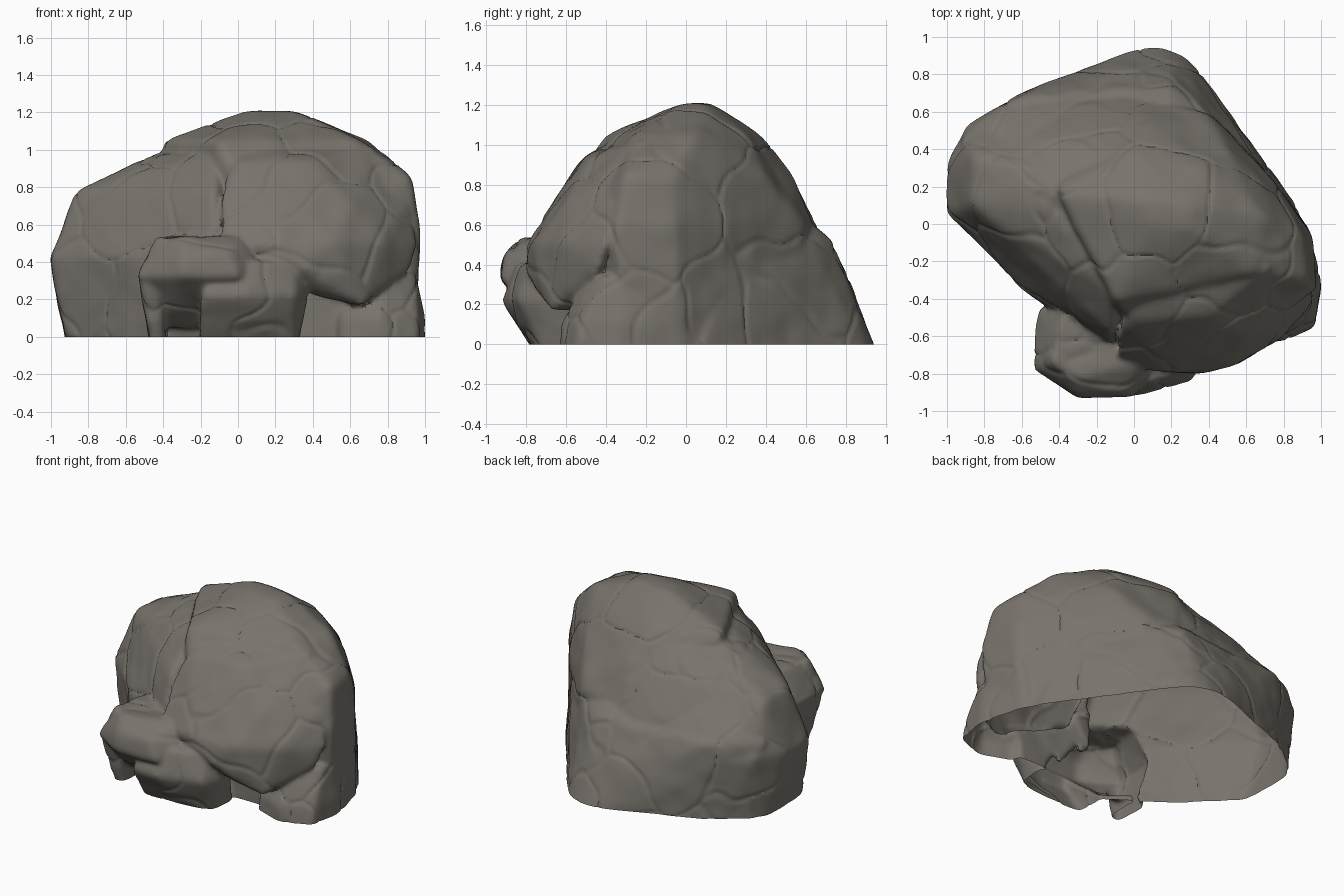
import bpy
import bmesh
from mathutils import Vector, noise

default_cube = bpy.data.objects.get("Cube")
if default_cube:
    bpy.data.objects.remove(default_cube, do_unlink=True)

# One weathered stone colour
stone = bpy.data.materials.new("warm grey stone")
stone.use_nodes = True
stone_colour = (0.19, 0.172, 0.15, 1)
stone.diffuse_color = stone_colour
stone.node_tree.nodes["Principled BSDF"].inputs["Base Color"].default_value = stone_colour

buried = -0.12
cluster = bmesh.new()


def bounds(points):
    low = Vector([min(p[axis] for p in points) for axis in range(3)])
    high = Vector([max(p[axis] for p in points) for axis in range(3)])
    return low, high


def weathering(position):
    """Broad undulation plus narrow cracks along irregular cell borders."""
    swell = noise.noise(position * 3) * 0.01 + noise.noise(position * 8) * 0.005
    warped = position * 1.8 + noise.noise_vector(position * 4) * 0.15
    nearest = noise.voronoi(warped)[0]
    border = nearest[1] - nearest[0]
    crack = max(0, 1 - border / 0.05) * 0.008
    return swell - crack


def even_skin(bm, voxel, rounding):
    """Replace the shapes in bm by one evenly meshed skin with worn corners."""
    mesh = bpy.data.meshes.new("skin")
    bm.to_mesh(mesh)
    bm.free()
    holder = bpy.data.objects.new("skin", mesh)
    bpy.context.collection.objects.link(holder)
    skin = holder.modifiers.new("skin", "REMESH")
    skin.mode = "VOXEL"
    skin.voxel_size = voxel
    worn = holder.modifiers.new("worn corners", "SMOOTH")
    worn.factor = 0.5
    worn.iterations = rounding
    graph = bpy.context.evaluated_depsgraph_get()
    result = bpy.data.meshes.new_from_object(holder.evaluated_get(graph))
    bpy.data.objects.remove(holder, do_unlink=True)
    bpy.data.meshes.remove(mesh)
    return result


def add_stone(layers, rounding=18):
    """Wrap a hull around layered outlines, round it and add it to the cluster."""
    points = [Vector((x, y, height)) for height, outline in layers for x, y in outline]
    bm = bmesh.new()
    for point in points:
        bm.verts.new(point)
    hull = bmesh.ops.convex_hull(bm, input=bm.verts)
    unused = set(hull["geom_interior"] + hull["geom_unused"])
    loose = [v for v in unused if isinstance(v, bmesh.types.BMVert)]
    bmesh.ops.delete(bm, geom=loose, context="VERTS")
    bmesh.ops.recalc_face_normals(bm, faces=bm.faces)
    rounded = even_skin(bm, 0.02, rounding)

    # Restore the size lost to rounding
    low, high = bounds(points)
    worn_low, worn_high = bounds([v.co for v in rounded.vertices])
    for vert in rounded.vertices:
        for axis in range(3):
            span = worn_high[axis] - worn_low[axis]
            share = (vert.co[axis] - worn_low[axis]) / span
            vert.co[axis] = low[axis] + share * (high[axis] - low[axis])
    cluster.from_mesh(rounded)
    bpy.data.meshes.remove(rounded)


# Tall summit with a steep back and left side
add_stone([
    (buried, [(0.5, 0.55), (0.93, -0.02), (0.95, -0.3), (0, 0), (0, 0.6)]),
    (0.6, [(-0.3, 0.55), (0.2, 0.64), (0.4, 0.59), (0.7, 0.29), (0.95, -0.05),
           (0.97, -0.35), (0.5, -0.6), (-0.1, -0.45)]),
    (0.85, [(0.1, 0.53), (0.5, 0.4), (0.9, -0.05), (0.93, -0.3), (0, -0.53)]),
    (1.05, [(-0.4, 0.17), (0, 0.38), (0.4, 0.3), (0.7, 0.05), (0.64, -0.25), (-0.1, -0.4)]),
    (1.21, [(0.05, 0.12), (0.32, 0.1), (0.32, -0.02), (0.1, 0)]),
])

# Smooth slab sloping from the summit down to the back right
add_stone([
    (0.3, [(-0.9, 0.5), (-0.6, 0.66), (0, 0.7), (0.2, 0.2), (-0.7, 0.2)]),
    (0.52, [(-0.93, 0.44), (-0.78, 0.58), (-0.6, 0.64), (-0.1, 0.7), (0.2, 0.66)]),
    (0.8, [(-0.78, 0.25), (-0.5, 0.45), (0.1, 0.55)]),
    (0.98, [(-0.46, 0.18), (-0.35, 0.05), (-0.1, 0.4)]),
    (1.1, [(-0.22, 0.15), (0.2, 0.3), (0.2, 0.1)]),
])

# Broad shoulder on the right
add_stone([
    (buried, [(-0.9, 0), (-0.9, 0.42), (-0.6, -0.28), (-0.1, -0.6), (0.3, 0.5), (-0.65, 0.66)]),
    (0.42, [(-1, 0.06), (-1, 0.33), (-0.9, 0.52), (-0.62, 0.68), (-0.6, -0.34),
            (-0.1, -0.7), (0.3, 0.55)]),
    (0.77, [(-0.87, 0.1), (-0.85, 0.36), (-0.12, -0.57), (-0.45, -0.2)]),
    (0.98, [(-0.45, 0.08), (-0.12, -0.35), (-0.35, 0.25), (0.3, 0.3)]),
])

# Low ledge wrapping the back
add_stone([
    (buried, [(-0.88, 0.47), (-0.6, 0.68), (-0.1, 0.83), (0.13, 0.97), (0.27, 0.92),
              (0.6, 0.47), (0.93, 0), (0.3, 0)]),
    (0.3, [(-0.6, 0.69), (-0.1, 0.81), (0.2, 0.81)]),
    (0.52, [(-0.82, 0.54), (-0.6, 0.66), (-0.05, 0.72), (0.2, 0.72), (0.35, 0.62), (0.68, 0.27)]),
    (0.6, [(0.2, 0.63), (-0.5, 0.5), (0.5, 0.3)]),
], 10)

# Overhanging front face
add_stone([
    (1.03, [(0, -0.36), (0.2, -0.15), (0.6, -0.1), (0.72, -0.24)]),
    (0.93, [(0, -0.52), (0.4, -0.5)]),
    (0.72, [(-0.1, -0.62), (0.3, -0.66), (0.6, -0.6), (0.92, -0.35)]),
    (0.5, [(-0.1, -0.74), (0.2, -0.8), (0.5, -0.77), (0.77, -0.62), (0.96, -0.4)]),
    (0.36, [(0, -0.72), (0.36, -0.8), (0.92, -0.45), (0.3, -0.3)]),
    (0.17, [(0.67, -0.68), (0.62, -0.55)]),
], 12)

# Corner stone and set-back footing under the overhang
add_stone([
    (buried, [(0.55, -0.56), (0.75, -0.62), (0.95, -0.57), (1, -0.35), (0.93, -0.05), (0.4, -0.1)]),
    (0.1, [(0.55, -0.55), (0.75, -0.63), (0.97, -0.53), (1, -0.33), (0.94, -0.08)]),
    (0.34, [(0.8, -0.5), (0.95, -0.4), (0.94, -0.2), (0.5, -0.3)]),
], 8)
add_stone([
    (buried, [(-0.6, -0.2), (-0.4, -0.45), (0.6, -0.5), (0.6, 0)]),
    (0.45, [(-0.5, -0.2), (-0.35, -0.42), (0.6, -0.5), (0.6, 0)]),
], 8)

# Fallen rock at the front: cap, its thin leg and the block beside it
add_stone([
    (0.54, [(-0.44, -0.74), (-0.38, -0.46), (0, -0.5), (0.02, -0.74), (-0.32, -0.83)]),
    (0.45, [(-0.3, -0.91), (-0.05, -0.9), (0.08, -0.78)]),
    (0.32, [(-0.54, -0.78), (-0.51, -0.46), (-0.3, -0.93), (0, -0.93), (0.1, -0.8)]),
    (0.05, [(-0.4, -0.6), (-0.4, -0.45), (0.1, -0.55), (-0.2, -0.6)]),
], 10)
add_stone([
    (buried, [(-0.45, -0.68), (-0.38, -0.66), (-0.38, -0.45), (-0.46, -0.45)]),
    (0.35, [(-0.53, -0.78), (-0.42, -0.8), (-0.4, -0.5), (-0.52, -0.5)]),
], 6)
add_stone([
    (0.41, [(-0.15, -0.84), (0.1, -0.84), (0.3, -0.77), (0.34, -0.6), (-0.1, -0.5)]),
    (0.22, [(-0.2, -0.91), (0, -0.92), (0.3, -0.84), (0.37, -0.72)]),
    (buried, [(-0.2, -0.7), (0.28, -0.7), (0.3, -0.5), (-0.2, -0.45)]),
], 10)

# Fuse the stones, weather the surface and leave the underside open at the ground
fused = even_skin(cluster, 0.015, 3)
bm = bmesh.new()
bm.from_mesh(fused)
bm.normal_update()
moves = [(v, v.normal * weathering(v.co)) for v in bm.verts]
for vert, move in moves:
    vert.co += move
everything = bm.verts[:] + bm.edges[:] + bm.faces[:]
bmesh.ops.bisect_plane(bm, geom=everything, plane_co=(0, 0, 0),
                       plane_no=(0, 0, 1), clear_inner=True)
bm.to_mesh(fused)
bm.free()
fused.name = "boulder"
fused.materials.clear()
fused.materials.append(stone)
boulder = bpy.data.objects.new("boulder", fused)
bpy.context.collection.objects.link(boulder)
bpy.ops.object.select_all(action="DESELECT")
boulder.select_set(True)
bpy.context.view_layer.objects.active = boulder
bpy.ops.object.shade_smooth_by_angle(angle=0.7)
